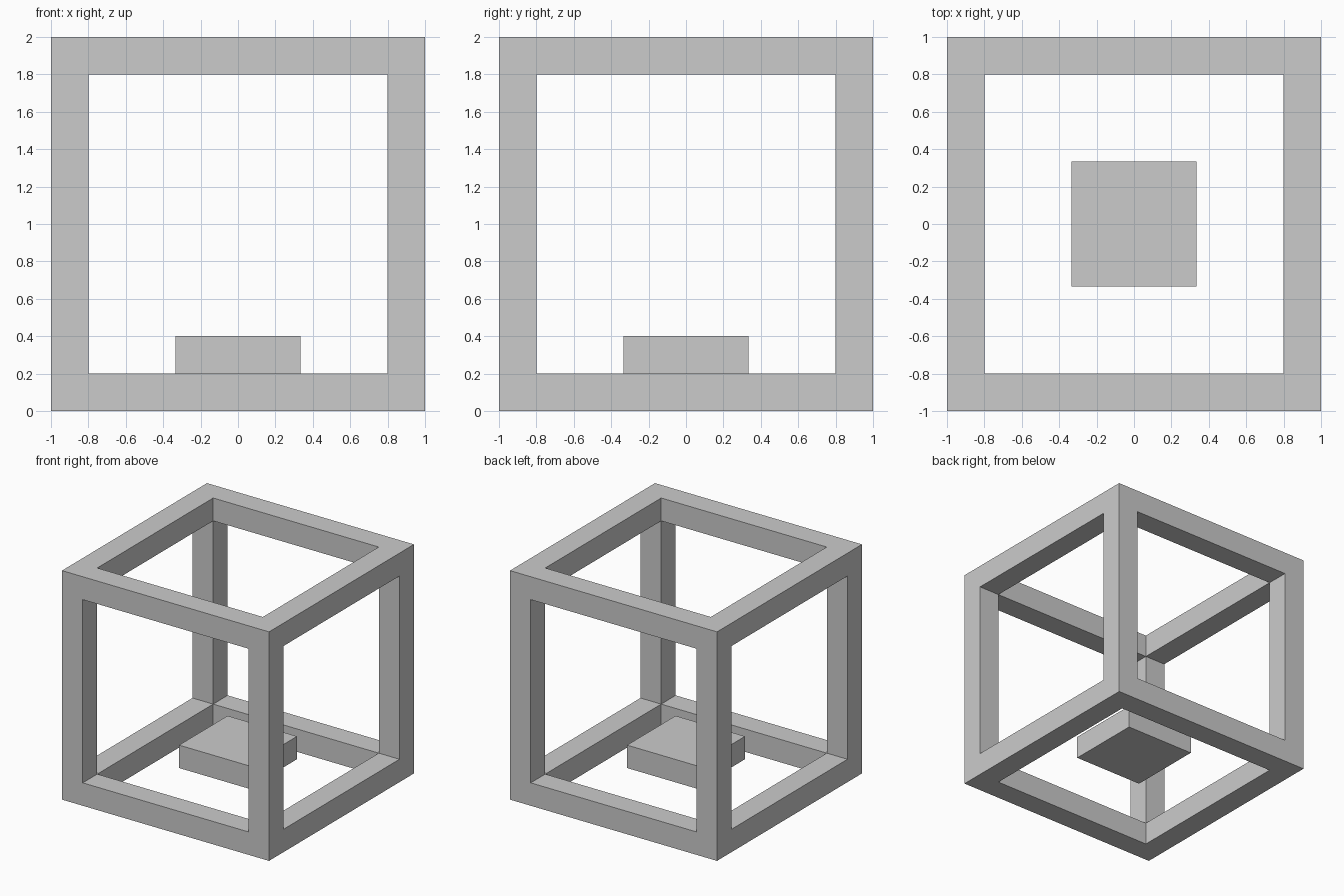
import bpy, bmesh
from mathutils import Matrix

if "Cube" in bpy.data.objects:
    bpy.data.objects.remove(bpy.data.objects["Cube"])

BEAM = 0.2


def box(bm, size, centre):
    m = Matrix.Translation(centre) @ Matrix.Diagonal((*size, 1))
    bmesh.ops.create_cube(bm, size=1, matrix=m)


def finish(bm, name):
    bmesh.ops.recalc_face_normals(bm, faces=bm.faces[:])
    mesh = bpy.data.meshes.new(name)
    bm.to_mesh(mesh)
    bm.free()
    obj = bpy.data.objects.new(name, mesh)
    bpy.context.collection.objects.link(obj)


# Open cube frame: inset every side, push the openings in, weld the inner corners
bm = bmesh.new()
box(bm, (2, 2, 2), (0, 0, 1))
sides = bm.faces[:]
bmesh.ops.inset_individual(bm, faces=sides, thickness=BEAM, use_even_offset=True)
for side in sides:
    inward = -side.normal * BEAM
    pushed = bmesh.ops.extrude_discrete_faces(bm, faces=[side])["faces"]
    bmesh.ops.translate(bm, vec=inward, verts=pushed[0].verts[:])
    bmesh.ops.delete(bm, geom=pushed, context='FACES')
bmesh.ops.remove_doubles(bm, verts=bm.verts[:], dist=0.001)
finish(bm, "cube_frame")

# Small block floating level with the top of the bottom rails
bm = bmesh.new()
box(bm, (0.67, 0.67, 0.2), (0, 0, 0.3))
finish(bm, "centre_block")
